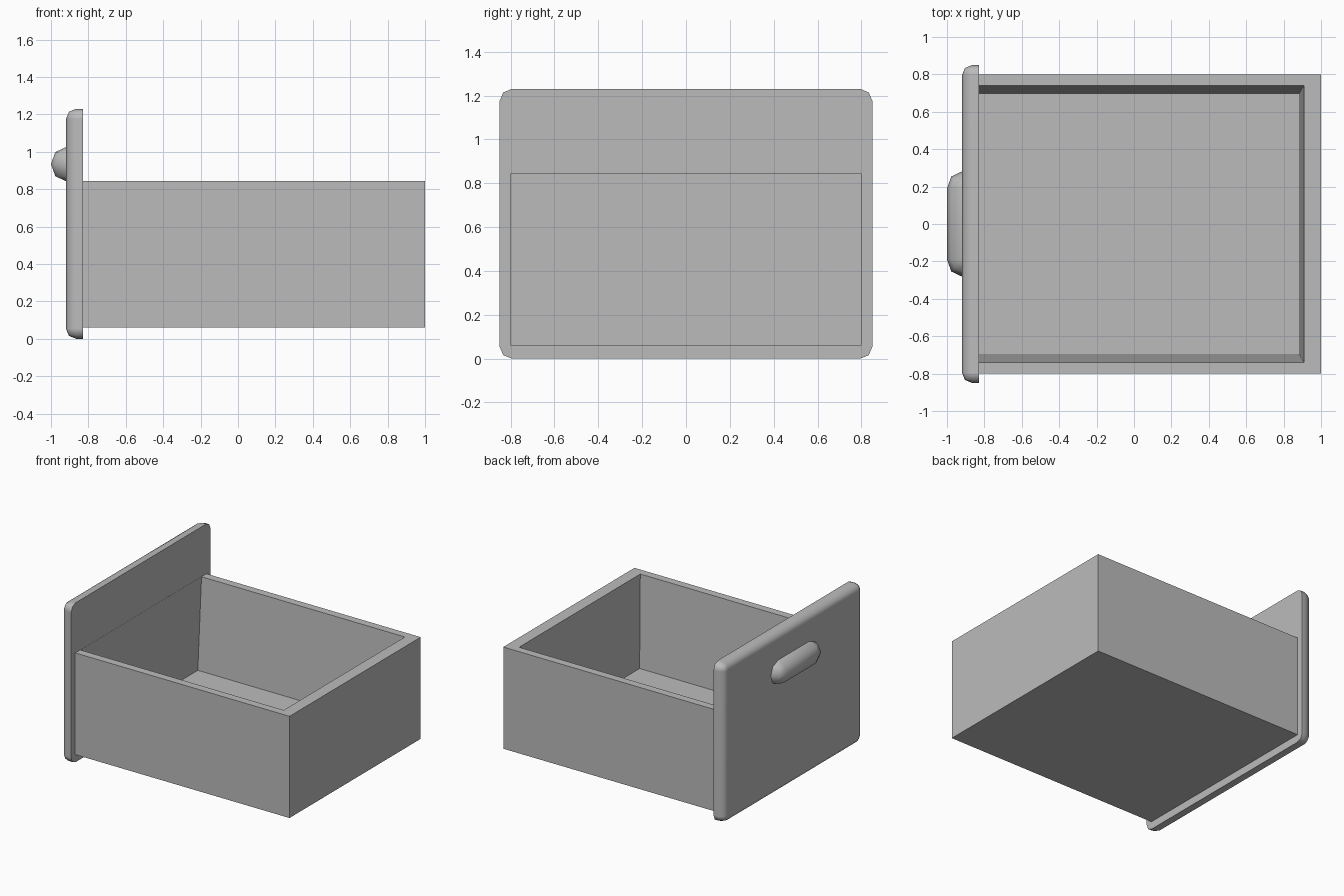
import bpy, bmesh, math
from mathutils import Vector

default = bpy.data.objects.get("Cube")
if default:
    bpy.data.objects.remove(default, do_unlink=True)

# Single plain grey
GREY = (0.5, 0.5, 0.5, 1.0)
grey = bpy.data.materials.new("plain_grey")
grey.use_nodes = True
grey.diffuse_color = GREY
grey.node_tree.nodes["Principled BSDF"].inputs["Base Color"].default_value = GREY


def finish(name, bm, smooth=False):
    bmesh.ops.recalc_face_normals(bm, faces=bm.faces)
    mesh = bpy.data.meshes.new(name)
    bm.to_mesh(mesh)
    bm.free()
    mesh.materials.append(grey)
    obj = bpy.data.objects.new(name, mesh)
    bpy.context.collection.objects.link(obj)
    if smooth:
        bpy.ops.object.select_all(action="DESELECT")
        obj.select_set(True)
        bpy.context.view_layer.objects.active = obj
        bpy.ops.object.shade_smooth_by_angle(angle=math.radians(50))
    return obj


def block(lo, hi):
    bm = bmesh.new()
    bmesh.ops.create_cube(bm, size=1)
    for v in bm.verts:
        v.co = Vector(h if c > 0 else l for c, l, h in zip(v.co, lo, hi))
    return bm


PANEL_FRONT, PANEL_BACK = -0.92, -0.83

# Tray: open box whose inner walls lean in slightly towards the floor
bm = block((PANEL_BACK, -0.8, 0.06), (1, 0.8, 0.845))
bm.normal_update()
top = max(bm.faces, key=lambda f: f.normal.z)
bmesh.ops.inset_region(bm, faces=[top], thickness=0.086)
for v in top.verts:
    v.co.x = 0.908 if v.co.x > 0 else PANEL_BACK + 0.001
cavity = bmesh.ops.extrude_face_region(bm, geom=[top])
bmesh.ops.delete(bm, geom=[top], context="FACES_ONLY")
for v in cavity["geom"]:
    if isinstance(v, bmesh.types.BMVert):
        v.co.z = 0.14
        v.co.y = math.copysign(0.694, v.co.y)
        if v.co.x > 0:
            v.co.x = 0.882
finish("drawer_tray", bm)

# Face panel: flat at the back, rounded on every other edge
bm = block((PANEL_FRONT, -0.85, 0), (PANEL_BACK, 0.85, 1.23))
rounded = [e for e in bm.edges
           if any(v.co.x < PANEL_BACK - 0.01 for v in e.verts)]
bmesh.ops.bevel(bm, geom=rounded, offset=0.055, segments=2, profile=0.5,
                affect="EDGES")
panel = finish("face_panel", bm, smooth=True)
weighted = panel.modifiers.new("even_shading", "WEIGHTED_NORMAL")
weighted.keep_sharp = True

# Handle: half capsule, hulled from two faceted half-spheres
bm = bmesh.new()
bmesh.ops.create_uvsphere(bm, u_segments=8, v_segments=4, radius=0.091)
dome = [v.co.copy() for v in bm.verts if v.co.x < 0.001]
bm.clear()
for side in (-1, 1):
    for p in dome:
        bm.verts.new((PANEL_FRONT + p.x * 0.88, p.y + side * 0.19, p.z + 0.934))
bmesh.ops.convex_hull(bm, input=bm.verts)
bmesh.ops.dissolve_limit(bm, angle_limit=0.01, verts=bm.verts, edges=bm.edges)
finish("pull_handle", bm, smooth=True)
